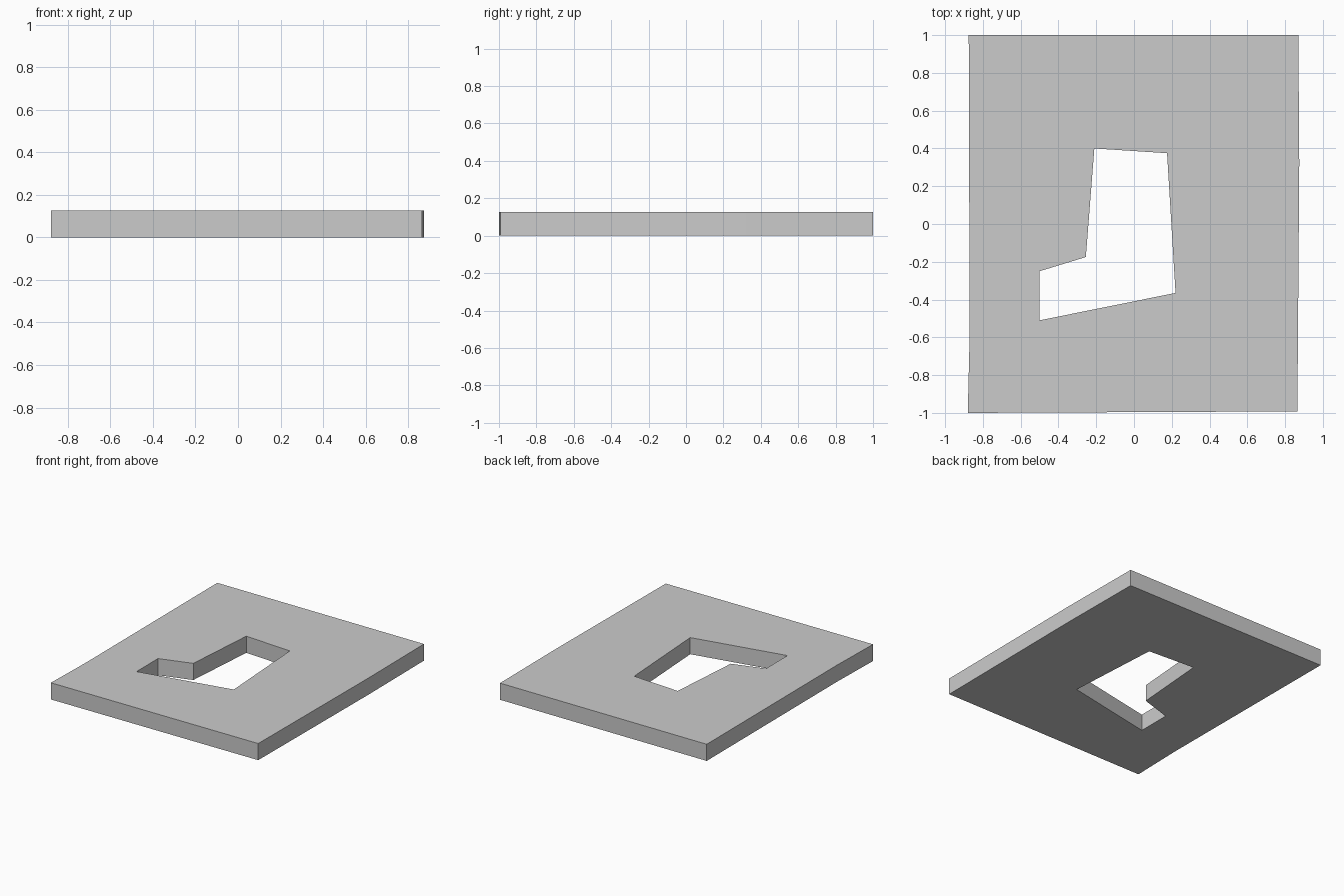
import bpy, bmesh

if "Cube" in bpy.data.objects:
    bpy.data.objects.remove(bpy.data.objects["Cube"])

THICKNESS = 0.127

# Corners of the outer edge and of the opening, seen from above
outer = [(-0.875, 1), (-0.87, -0.585), (-0.88, -1), (0.865, -0.992), (0.875, 0.323), (0.87, 1)]
hole = [(-0.21, 0.4), (0.175, 0.375), (0.22, -0.365), (-0.5, -0.51), (-0.5, -0.25), (-0.255, -0.175)]

bm = bmesh.new()
o = [bm.verts.new((x, y, 0)) for x, y in outer]
h = [bm.verts.new((x, y, 0)) for x, y in hole]

# Two slabs meeting at seams on either side of the opening
upper = bm.faces.new([o[0], o[1], h[3], h[4], h[5], h[0], h[1], o[4], o[5]])
lower = bm.faces.new([o[1], o[2], o[3], o[4], h[1], h[2], h[3]])

# Thicken upwards, keeping the underside
result = bmesh.ops.extrude_face_region(bm, geom=[upper, lower], use_keep_orig=True)
top = [g for g in result["geom"] if isinstance(g, bmesh.types.BMVert)]
bmesh.ops.translate(bm, verts=top, vec=(0, 0, THICKNESS))
bmesh.ops.recalc_face_normals(bm, faces=bm.faces)

mesh = bpy.data.meshes.new("floor_slab")
bm.to_mesh(mesh)
bm.free()
slab = bpy.data.objects.new("floor_slab", mesh)
bpy.context.collection.objects.link(slab)
